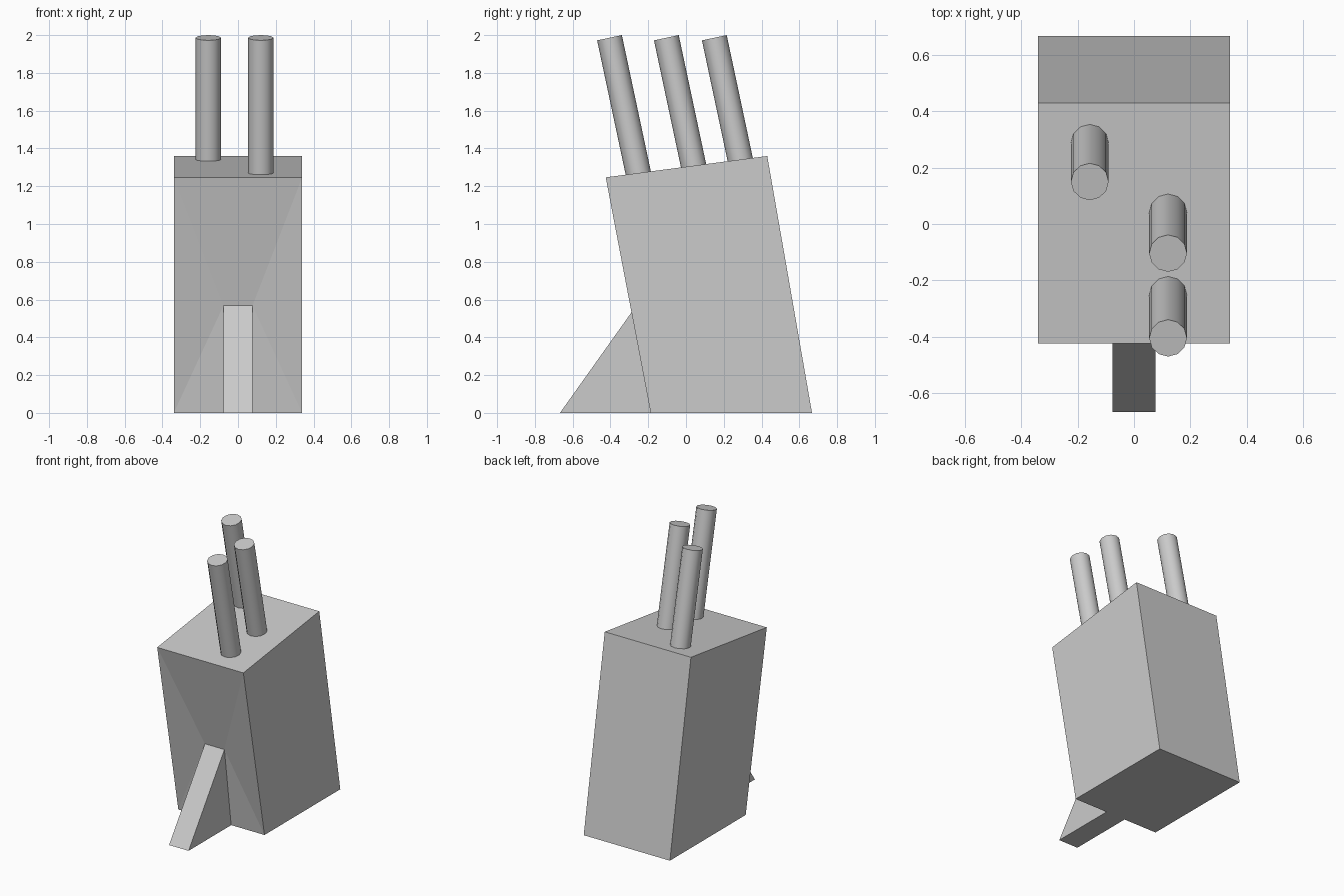
import bpy, bmesh, math
from mathutils import Vector, Matrix

if "Cube" in bpy.data.objects:
    bpy.data.objects.remove(bpy.data.objects["Cube"])

# block with its front prop: half of it is built, then mirrored across x = 0
W, P = 0.34, 0.077
pts = {
    # outer side profile
    "fb": (W, -0.187, 0), "bb": (W, 0.667, 0), "bt": (W, 0.43, 1.36), "ft": (W, -0.425, 1.247),
    # the same profile on the centre plane
    "fb0": (0, -0.187, 0), "bb0": (0, 0.667, 0), "bt0": (0, 0.43, 1.36), "ft0": (0, -0.425, 1.247),
    # prop wedge
    "toe": (P, -0.667, 0), "heel": (P, -0.187, 0), "tip": (P, -0.263, 0.568),
    "toe0": (0, -0.667, 0), "tip0": (0, -0.263, 0.568),
}
faces = [
    "fb bb bt ft",          # side
    "bb bb0 bt0 bt",        # back
    "ft bt bt0 ft0",        # top
    "heel fb0 bb0 bb fb",   # bottom
    "heel fb tip", "fb ft tip", "tip ft ft0 tip0",  # front around the prop
    "toe heel tip",         # prop side
    "toe0 toe tip tip0",    # prop slope
    "toe toe0 fb0 heel",    # prop bottom
]
bm = bmesh.new()
v = {k: bm.verts.new(c) for k, c in pts.items()}
for f in faces:
    bm.faces.new([v[k] for k in f.split()])
geom = bm.verts[:] + bm.edges[:] + bm.faces[:]
bmesh.ops.mirror(bm, geom=geom, axis='X', merge_dist=0.0001)
bmesh.ops.remove_doubles(bm, verts=bm.verts, dist=0.0001)
bmesh.ops.dissolve_limit(bm, angle_limit=0.001, verts=bm.verts, edges=bm.edges)
bmesh.ops.recalc_face_normals(bm, faces=bm.faces)
mesh = bpy.data.meshes.new("knife_block")
bm.to_mesh(mesh)
bm.free()
bpy.context.collection.objects.link(bpy.data.objects.new("knife_block", mesh))

# leaning knife handles, sunk slightly into the block
R = 0.067
TILT = math.radians(12)
axis = Vector((0, -math.sin(TILT), math.cos(TILT)))


def handle(x, y_top, z_base):
    top = Vector((x, y_top, 2 - R * math.sin(TILT)))
    length = (top.z - z_base) / axis.z + 0.03
    bpy.ops.mesh.primitive_cylinder_add(vertices=12, radius=R, depth=length,
                                        location=top - axis * length / 2,
                                        rotation=(TILT, 0, 0))
    ob = bpy.context.object
    ob.name = "knife_handle"
    bpy.ops.object.shade_smooth_by_angle(angle=math.radians(35))


for x, y, z in ((0.121, -0.405, 1.271), (0.121, -0.104, 1.307), (-0.157, 0.15, 1.34)):
    handle(x, y, z)
